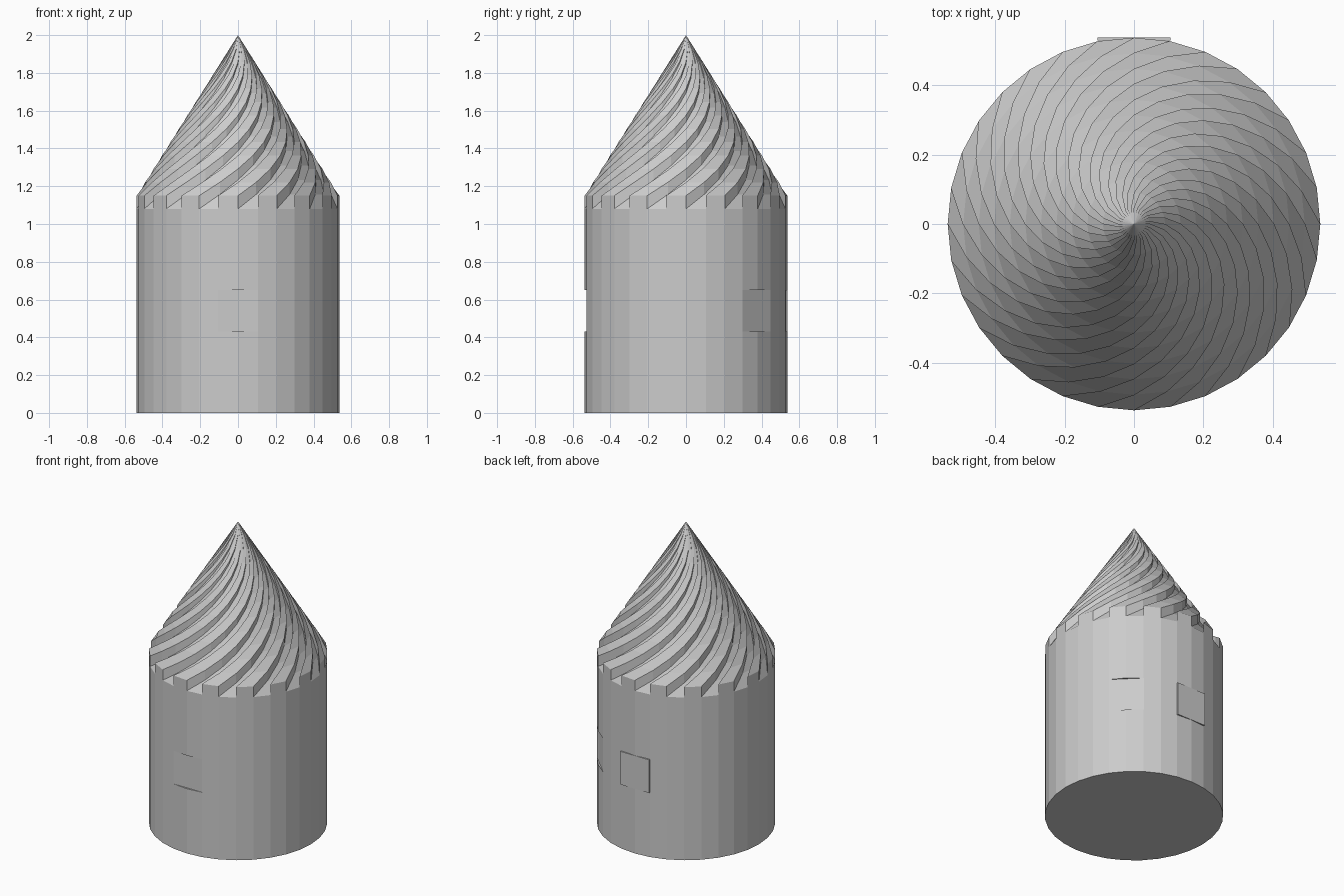
import bpy, bmesh, math
from mathutils import Matrix

cube = bpy.data.objects.get("Cube")
if cube:
    bpy.data.objects.remove(cube, do_unlink=True)

SIDES, LEVELS = 32, 12      # wall facets, rings of the roof
RADIUS, APEX = 0.537, 2.0
RIDGE, GROOVE = 1.15, 1.08  # eaves heights of ridges and grooves
STEP = 2 * math.pi / SIDES

grey = bpy.data.materials.new("light grey")
grey.use_nodes = True
grey.diffuse_color = (0.6, 0.6, 0.6, 1)
grey.node_tree.nodes["Principled BSDF"].inputs["Base Color"].default_value = grey.diffuse_color


def finish(bm, name):
    bmesh.ops.recalc_face_normals(bm, faces=bm.faces)
    mesh = bpy.data.meshes.new(name)
    bm.to_mesh(mesh)
    bm.free()
    mesh.materials.append(grey)
    obj = bpy.data.objects.new(name, mesh)
    bpy.context.collection.objects.link(obj)
    return obj


def box(name, angle, near, far, half_width, low, high):
    """Upright box facing outwards at the given angle."""
    bm = bmesh.new()
    place = (Matrix.Rotation(math.radians(angle), 4, 'Z')
             @ Matrix.Translation(((near + far) / 2, 0, (low + high) / 2))
             @ Matrix.Diagonal((far - near, 2 * half_width, high - low, 1)))
    bmesh.ops.create_cube(bm, size=1, matrix=place)
    return finish(bm, name)


# Tower: faceted wall, toothed eaves and a twisted ridged roof
bm = bmesh.new()


def ring(level, eaves):
    t = level / LEVELS
    r, z = RADIUS * (1 - t), eaves + (APEX - eaves) * t
    return [bm.verts.new((r * math.cos((i + level) * STEP),
                          r * math.sin((i + level) * STEP), z)) for i in range(SIDES)]


base = [bm.verts.new((RADIUS * math.cos(i * STEP), RADIUS * math.sin(i * STEP), 0))
        for i in range(SIDES)]
ridges = [ring(k, RIDGE) for k in range(LEVELS)]
grooves = [ring(k, GROOVE) for k in range(LEVELS)]
tip = bm.verts.new((0, 0, APEX))
bm.faces.new(base[::-1])

for i in range(SIDES):
    j = (i + 1) % SIDES
    high = i % 2 == 1
    lo, hi = grooves[0], ridges[0]
    if high:
        bm.faces.new((base[i], base[j], lo[j], hi[j], hi[i], lo[i]))
    else:
        bm.faces.new((base[i], base[j], lo[j], lo[i]))
    strip = ridges if high else grooves
    for k in range(LEVELS - 1):
        a, b = strip[k], strip[k + 1]
        bm.faces.new((a[i], a[j], b[j], b[i]))
        # upright side between a ridge and a groove
        bm.faces.new((grooves[k][i], grooves[k + 1][i], ridges[k + 1][i], ridges[k][i]))
    bm.faces.new((strip[-1][i], strip[-1][j], tip))
    bm.faces.new((grooves[-1][i], tip, ridges[-1][i]))
tower = finish(bm, "tower")

# Shallow flat recesses in the wall
for name, angle, depth in (("front_recess_cutter", -90, 0.526), ("side_recess_cutter", 45, 0.526)):
    cutter = box(name, angle, depth, 0.6, 0.105, 0.43, 0.65)
    cutter.hide_render = True
    cutter.hide_set(True)
    cut = tower.modifiers.new(name, 'BOOLEAN')
    cut.operation, cut.object, cut.solver = 'DIFFERENCE', cutter, 'EXACT'

# Thin plate on the back
box("back_plate", 90, 0.529, 0.538, 0.105, 0.43, 0.65)
